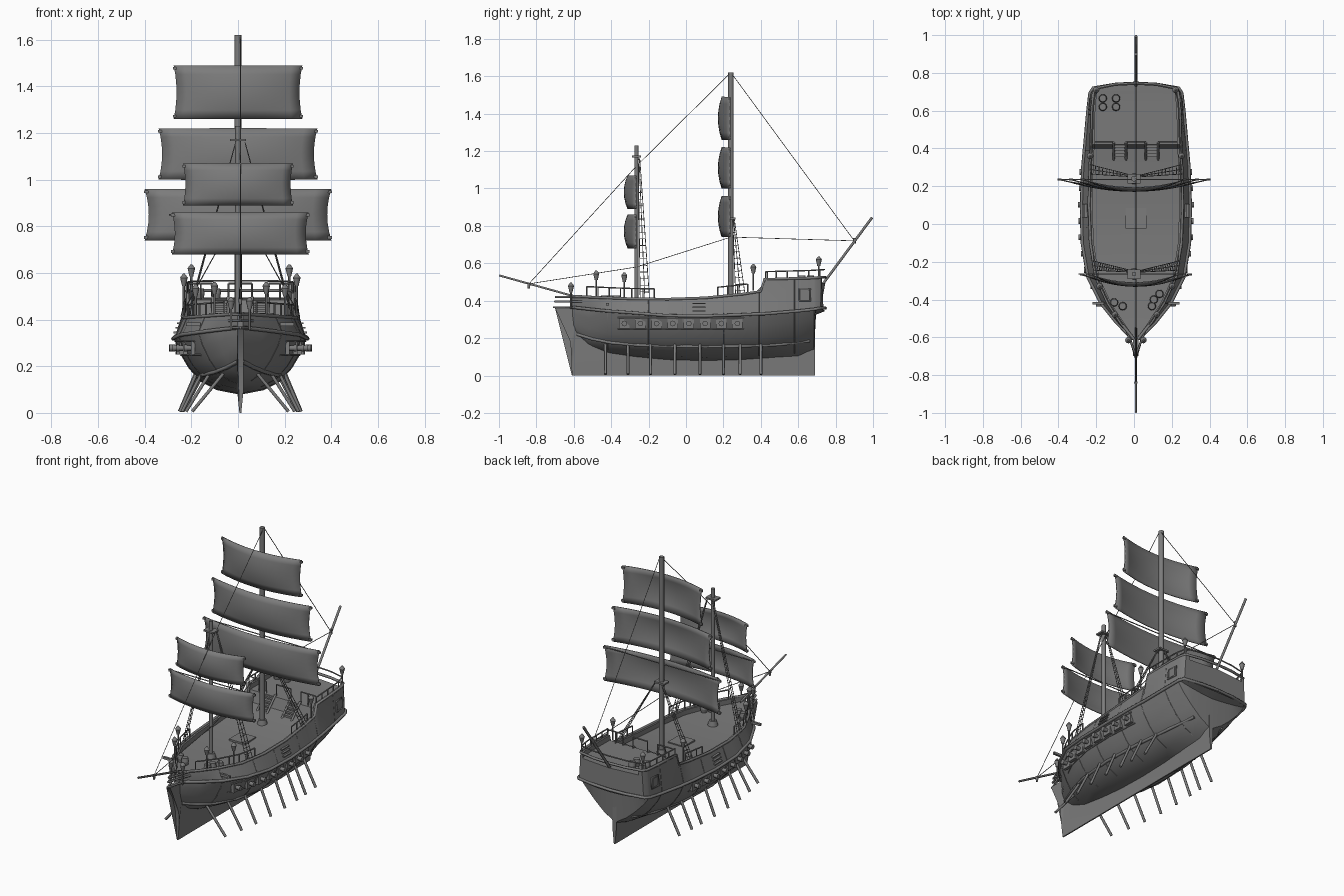
import bpy, bmesh, math
from mathutils import Matrix, Vector

cube = bpy.data.objects.get("Cube")
if cube:
    bpy.data.objects.remove(cube)

grey = bpy.data.materials.new("weathered_grey")
grey.use_nodes = True
colour = (0.2, 0.2, 0.2, 1)
grey.diffuse_color = colour
grey.node_tree.nodes["Principled BSDF"].inputs["Base Color"].default_value = colour
HULL_X = .01  # the hull sits slightly left of the sails


def link(name, data):
    obj = bpy.data.objects.new(name, data)
    bpy.context.scene.collection.objects.link(obj)
    data.materials.append(grey)
    rig = "sail" in name or "mast" in name
    obj.location.x = 0 if rig else HULL_X
    return obj


def finish(name, bm, angle=30):
    bmesh.ops.recalc_face_normals(bm, faces=bm.faces)
    mesh = bpy.data.meshes.new(name)
    bm.to_mesh(mesh)
    bm.free()
    mesh.shade_smooth()
    mesh.set_sharp_from_angle(angle=math.radians(angle))
    return link(name, mesh)


def flip(point):
    return (-point[0], point[1], point[2])


def tubes(name, paths, radius, both=False, sides=1):
    """Round bars along point paths, optionally copied to the other side."""
    curve = bpy.data.curves.new(name, "CURVE")
    curve.dimensions = "3D"
    curve.bevel_depth = radius
    curve.bevel_resolution = sides
    curve.use_fill_caps = True
    if both:
        paths = paths + [[flip(p) for p in path] for path in paths]
    for path in paths:
        spline = curve.splines.new("POLY")
        spline.points.add(len(path) - 1)
        for point, co in zip(spline.points, path):
            point.co = (*co, 1)
    return link(name, curve)


def boxes(name, items, both=False):
    bm = bmesh.new()
    if both:
        items = items + [(flip(c), s) for c, s in items]
    for centre, size in items:
        bmesh.ops.create_cube(bm, size=1, matrix=Matrix.Translation(centre) @ Matrix.Diagonal((*size, 1)))
    return finish(name, bm)


def cones(name, items, both=False):
    """Upright tapered drums: base centre, lower radius, upper radius, height."""
    bm = bmesh.new()
    if both:
        items = items + [(flip(i[0]), *i[1:]) for i in items]
    for base, low, high, height in items:
        bmesh.ops.create_cone(bm, cap_ends=True, segments=12, radius1=low, radius2=high, depth=height,
                              matrix=Matrix.Translation(Vector(base) + Vector((0, 0, height / 2))))
    return finish(name, bm)


# Hull stations: y, wale half width, rail half width, bottom, wale height, rail height, lower fineness
STATIONS = [
    (-.61, .012, .012, .24, .365, .425, 1), (-.52, .10, .085, .16, .355, .42, 1.4),
    (-.42, .18, .15, .12, .345, .415, 1.3), (-.28, .25, .215, .10, .335, .41, 1.1),
    (-.1, .28, .243, .083, .32, .408, 1), (.1, .284, .25, .078, .318, .415, 1),
    (.3, .277, .245, .083, .325, .435, 1.1), (.4, .268, .24, .09, .33, .45, 1.2),
    (.42, .266, .24, .09, .33, .515, 1.2), (.6, .25, .235, .1, .345, .52, 1.7),
    (.685, .24, .228, .13, .354, .522, 2.2), (.695, .238, .226, .325, .356, .523, 2),
    (.72, .222, .212, .345, .36, .525, 1)]
SHAPE = [(0, 0), (.35, .08), (.6, .23), (.78, .47), (.92, .75), (1, 1)]


def station(y):
    for a, b in zip(STATIONS, STATIONS[1:]):
        if y <= b[0]:
            t = max(0, (y - a[0]) / (b[0] - a[0]))
            return [p + (q - p) * t for p, q in zip(a, b)]
    return STATIONS[-1]


def side_points(s):
    y, wale, rail, low, mid, top, fine = s
    return [(wale * f ** fine, low + (mid - low) * h) for f, h in SHAPE] + [(rail, top)]


def half(y, z):
    pts = side_points(station(y))
    for (xa, za), (xb, zb) in zip(pts, pts[1:]):
        if z <= zb:
            return xa + (xb - xa) * max(0, (z - za) / (zb - za))
    return pts[-1][0]


def along(start, end, count):
    return [start + (end - start) * i / (count - 1) for i in range(count)]


# Hull with bulwarks and decks
bm = bmesh.new()
rings = []
for s in STATIONS:
    pts = side_points(s)
    inner, top = max(.004, s[2] - .02), s[5]
    pts += [(inner, top), (inner, top - .03), (0, top - .03)]
    pts += [(-x, z) for x, z in reversed(pts[1:-1])]
    swell = .025 if s is STATIONS[-1] else 0
    rings.append([bm.verts.new((x, s[0] + swell * (1 - (x / s[1]) ** 2), z)) for x, z in pts])
for a, b in zip(rings, rings[1:]):
    for i in range(len(a)):
        j = (i + 1) % len(a)
        bm.faces.new((a[i], a[j], b[j], b[i]))
bm.faces.new(rings[0])
bm.faces.new(rings[-1])
finish("hull", bm, 25)

# Keel with a raked stem, thinning towards its foot
bm = bmesh.new()
outline = [(-.70, .36), (-.645, .28), (-.618, .18), (-.613, .1), (-.61, 0), (.69, 0), (.69, .1), (.69, .33),
           (.6, .16), (-.45, .2), (-.57, .36)]
sheets = [[bm.verts.new((side * (.004 + .01 * min(1, z / .1)), y, z)) for y, z in outline] for side in (-1, 1)]
for sheet in sheets:
    bm.faces.new(sheet)
for i in range(len(outline)):
    j = (i + 1) % len(outline)
    bm.faces.new((sheets[0][i], sheets[0][j], sheets[1][j], sheets[1][i]))
bmesh.ops.triangulate(bm, faces=[f for f in bm.faces if len(f.verts) > 4])
finish("keel", bm)

# Wales and gunwale
stern_y = STATIONS[-1][0] + .025
upper = [(s[1] + .004, s[0], s[4]) for s in STATIONS]
tubes("upper_wale", [upper + [(.11, stern_y - .006, .36), (0, stern_y, .36)]], .009, True)
tubes("gunwale", [[(s[2] - .002, s[0], s[5]) for s in STATIONS]
                  + [(.11, stern_y - .006, .525), (0, stern_y, .525)]], .008, True)
lower = [(half(y, z) + .003, y, z) for y, z in
         [(-.58, .22), (-.5, .195), (-.4, .175), (-.25, .162), (0, .155), (.25, .155), (.5, .165), (.66, .185)]]
tubes("lower_wale", [lower], .009, True)
tubes("hull_ribs", [[(x, y, z) for x, z in side_points(station(y))[1:]]
                    for y in (-.42, -.2, -.02, .2, .39, .58)], .002, True)

# Beakhead bars
tubes("beak_bars", [[(.055, -.55, z), (.024, -.63, z), (0, -.71 + (z - .36) * .2, z)]
                    for z in (.365, .395, .42)], .006, True)
boxes("cathead", [((.2, -.42, .38), (.06, .014, .014))], True)

# Gun ports, their framing strips and guns
GUNS = along(-.33, .275, 8)
gun_z = .278
tubes("port_strip", [[(half(y, z), y, z) for y in along(-.365, .31, 9)] for z in (.248, .308)], .004, True)
boxes("gun_port", [((half(y, gun_z), y, gun_z), (.018, .056, .056)) for y in GUNS], True)
tubes("gun_barrel", [[(half(y, gun_z) - .02, y, gun_z), (half(y, gun_z) + .035, y, gun_z)] for y in GUNS], .012, True, 2)
tubes("gun_muzzle", [[(half(y, gun_z) + .027, y, gun_z), (half(y, gun_z) + .038, y, gun_z)] for y in GUNS], .015, True, 2)

# Oars
tubes("oars", [[(half(y, .17) - .01, y, .17), (.17 + half(y, .17) * .45, y, .006)]
               for y in (-.43, -.31, -.19, -.06, .075, .2, .29, .4)], .008, True)

# Side steps and stern windows
boxes("side_step", [((half(.07, z) + .002, .07, z), (.02, .07, .007)) for z in (.345, .365, .385)], True)
boxes("window_pane", [((half(.635, .43), .635, .43), (.009, .05, .055))], True)
frame = [(half(y, z) + .003, y, z) for y, z in ((.605, .4), (.665, .4), (.665, .462), (.605, .462), (.605, .4))]
tubes("window_frame", [frame], .005, True)

# Masts, bowsprit and stern boom
FORE, MAIN = -.265, .24
tubes("main_mast", [[(0, MAIN, .39), (0, MAIN, 1.62)]], .015, sides=3)
tubes("fore_mast", [[(0, FORE, .37), (0, FORE, 1.23)]], .012, sides=3)
tubes("bowsprit", [[(0, -.55, .41), (0, -.998, .535)]], .006)
tubes("stern_boom", [[(0, .71, .46), (0, .995, .845)]], .008)
boxes("mast_crosstree", [((0, FORE, 1.17), (.07, .05, .01)), ((0, MAIN, .84), (.07, .05, .01))])
cones("mast_collar", [((0, y, z), .03, .022, .03) for y, z in ((FORE, .38), (MAIN, .395))])


# Billowing square sails with straight side edges
def sail(name, width, low, high, back, x=0):
    bm = bmesh.new()
    cols, rows = along(-1, 1, 13), along(-1, 1, 7)
    grid = [[bm.verts.new((x + width * u * (1 - .045 * (1 - v * v)),
                           back - (1 - u * u) * (.042 + .02 * (1 - v * v)),
                           (low + high) / 2 + v * (high - low) / 2)) for u in cols] for v in rows]
    for a, b in zip(grid, grid[1:]):
        for i in range(len(cols) - 1):
            bm.faces.new((a[i], a[i + 1], b[i + 1], b[i]))
    obj = finish(name, bm, 60)
    cloth = obj.modifiers.new("thickness", "SOLIDIFY")
    cloth.thickness = .005
    cloth.offset = 0
    boxes(name + "_corner", [((x + side * (width - .006), back, z), (.02, .01, .012))
                             for side in (-1, 1) for z in (low + .012, high - .012)])


sail("main_lower_sail", .40, .74, .96, MAIN - .005)
sail("main_middle_sail", .34, 1.0, 1.22, MAIN - .005)
sail("main_upper_sail", .275, 1.26, 1.49, MAIN - .005)
sail("fore_lower_sail", .293, .68, .86, FORE - .003, HULL_X)
sail("fore_upper_sail", .235, .89, 1.07, FORE - .003)
tubes("mast_yards", [[(-w, y, z), (w, y, z)] for w, y, z in ((.4, MAIN - .005, .95), (.295, FORE, .85))], .003)

# Rigging lines
stays = [[(MAIN, 1.62), (.9, .72)], [(MAIN, 1.62), (FORE, 1.12), (-.84, .49)],
         [(-.84, .49), (FORE, .58), (MAIN, .74), (.9, .72)]]
tubes("stays", [[(0, y, z) for y, z in stay] for stay in stays], .002)
cones("stay_block", [((0, -.84, .465), .006, .009, .03), ((0, .9, .705), .008, .008, .03)])


def shrouds(name, mast_y, top, feet):
    lines = [[Vector((.02, mast_y + .01 + .004 * i, top)), Vector((station(y)[2], y, station(y)[5]))]
             for i, y in enumerate(feet)]
    count = round((top - .4) / .04)
    rungs = [[lines[0][0].lerp(lines[0][1], t), lines[-1][0].lerp(lines[-1][1], t)]
             for t in along(.1, .95, count)]
    tubes(name, lines + rungs, .002, True)


shrouds("fore_shrouds", FORE, 1.16, (-.245, -.22, -.195))
shrouds("main_shrouds", MAIN, .84, (.265, .29, .315))


# Railings
def railing(name, start, end, count, height, extra=()):
    feet = [(station(y)[2] - .008, y, station(y)[5]) for y in along(start, end, count)]
    tops = [(x, y, z + height) for x, y, z in feet]
    tubes(name, [tops + list(extra)] + [[f, t] for f, t in zip(feet, tops)], .004, True)


railing("fore_railing", -.53, -.17, 7, .055)
railing("waist_railing", .17, .33, 4, .05)
railing("stern_railing", .425, .715, 6, .04, [(.11, stern_y - .01, .566), (0, stern_y - .004, .567)])
tubes("quarter_railing", [[(.22, .435, .555), (.12, .435, .555)], [(.05, .435, .555), (0, .435, .555)]]
      + [[(x, .435, .48), (x, .435, .555)] for x in (.05, .12, .17)], .004, True)

# Stairs, hatch and barrels
boxes("stairs", [((.085, .415 - .017 * i, .475 - .018 * i), (.06, .02, .012)) for i in range(4)], True)
tubes("stair_stringer", [[(x, .34, .405), (x, .43, .495)] for x in (.052, .118)], .007, True)
boxes("hatch", [((0, .03, .385), (.11, .11, .012))])
drums = [(x, y, .49) for x in (-.175, -.105) for y in (.62, .665)]
drums += [(x, y, .385) for x, y in ((-.115, -.415), (-.07, -.435), (.085, -.435), (.095, -.4), (.125, -.37))]
cones("barrel", [(d, .018, .022, .022) for d in drums] + [((x, y, z + .022), .022, .018, .022) for x, y, z in drums])

# Lanterns on posts
LAMPS = [(.04, -.615, .445), (station(-.48)[2], -.48, .51), (station(-.33)[2], -.33, .5),
         (station(.36)[2], .36, .545), (.21, .71, .585)]
tubes("lantern_post", [[(x, y, z - .09), (x, y, z)] for x, y, z in LAMPS], .005, True)
cones("lantern_body", [((x, y, z), .008, .016, .034) for x, y, z in LAMPS], True)
cones("lantern_cap", [((x, y, z + .034), .017, .004, .018) for x, y, z in LAMPS], True)
